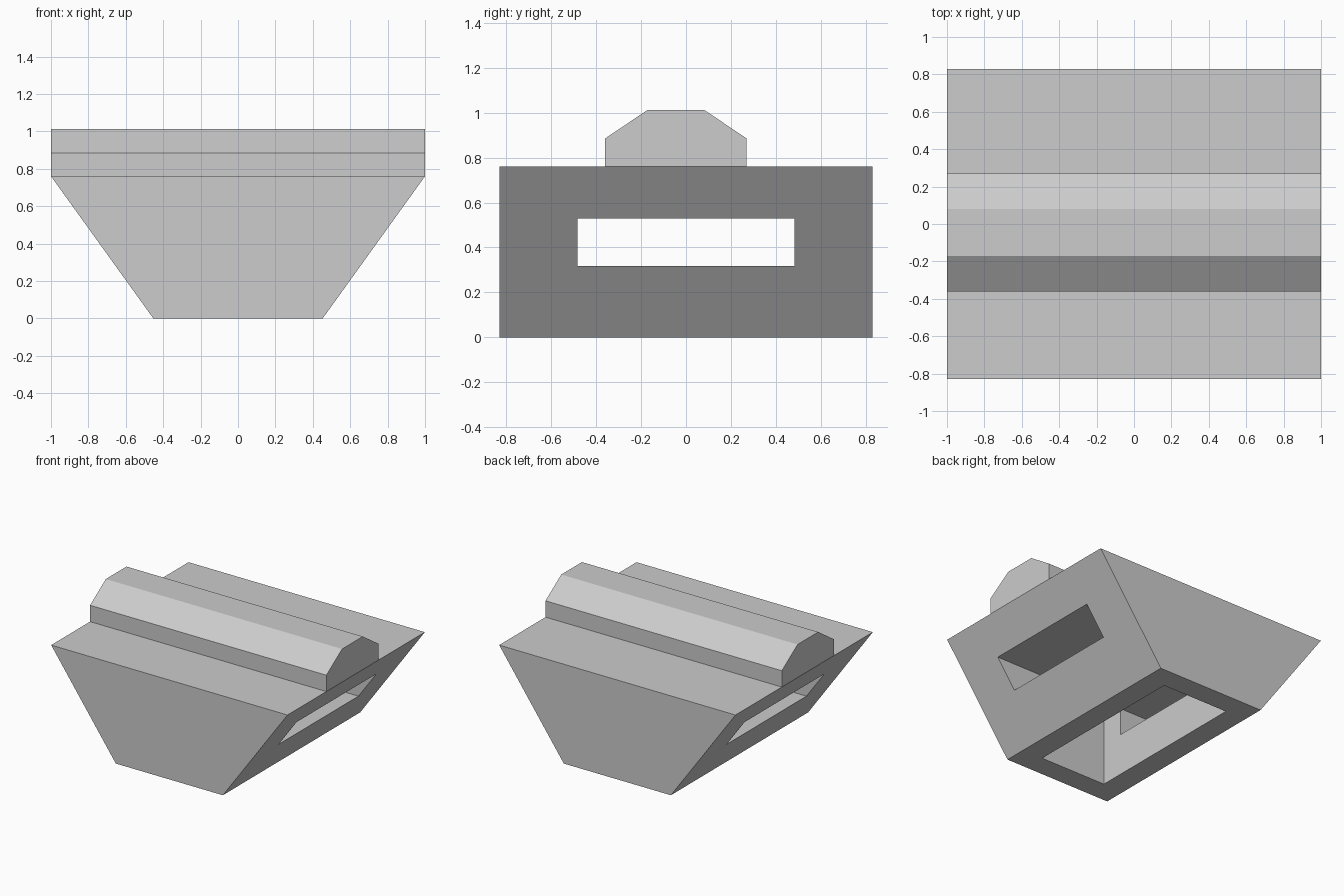
import bpy
import bmesh
from mathutils import Vector

cube = bpy.data.objects.get("Cube")
if cube:
    bpy.data.objects.remove(cube, do_unlink=True)

grey = bpy.data.materials.new("light_grey")
grey.use_nodes = True
colour = (0.604, 0.604, 0.604, 1)
grey.diffuse_color = colour
grey.node_tree.nodes["Principled BSDF"].inputs["Base Color"].default_value = colour


def prism(name, points, sweep):
    """Sweep a flat closed profile along a vector into a solid."""
    bm = bmesh.new()
    face = bm.faces.new([bm.verts.new(p) for p in points])
    swept = bmesh.ops.extrude_face_region(bm, geom=[face])["geom"]
    verts = [v for v in swept if isinstance(v, bmesh.types.BMVert)]
    bmesh.ops.translate(bm, verts=verts, vec=Vector(sweep))
    # keep the starting cap so the solid is closed
    if not face.is_valid:
        bm.faces.new([v for v in bm.verts if v not in verts])
    elif all(e.is_boundary for e in face.edges):
        bmesh.ops.remove_doubles(bm, verts=bm.verts[:], dist=1e-5)
    bmesh.ops.recalc_face_normals(bm, faces=bm.faces[:])
    mesh = bpy.data.meshes.new(name)
    bm.to_mesh(mesh)
    bm.free()
    mesh.materials.append(grey)
    obj = bpy.data.objects.new(name, mesh)
    bpy.context.collection.objects.link(obj)
    return obj


def box(name, x, y, low, high):
    """Box centred in x and y between two heights."""
    base = [(-x, -y, low), (x, -y, low), (x, y, low), (-x, y, low)]
    return prism(name, base, (0, 0, high - low))


def cut(target, cutter):
    """Subtract a cutter, apply the result and discard the cutter."""
    cutter.hide_render = True
    mod = target.modifiers.new("cut", "BOOLEAN")
    mod.operation = "DIFFERENCE"
    mod.solver = "EXACT"
    mod.object = cutter
    bpy.context.view_layer.objects.active = target
    bpy.ops.object.modifier_apply(modifier=mod.name)
    bpy.data.objects.remove(cutter, do_unlink=True)


# Tapered body, narrow at the base
TOP, DEPTH = 0.76, 0.83
body = prism("tapered_body",
             [(x, -DEPTH, z) for x, z in
              ((-0.453, 0), (0.453, 0), (1, TOP), (-1, TOP))],
             (0, 2 * DEPTH, 0))

# Hollow open at the base, and a slot passing through both sloped sides
cut(body, box("hollow_cutter", 0.28, 0.66, -0.1, 0.59))
cut(body, box("slot_cutter", 1.2, 0.482, 0.318, 0.528))

# Chamfered rib along the top
prism("top_rib",
      [(-1, y, z) for y, z in
       ((-0.36, TOP), (0.27, TOP), (0.27, 0.885),
        (0.08, 1.013), (-0.17, 1.013), (-0.36, 0.885))],
      (2, 0, 0))
